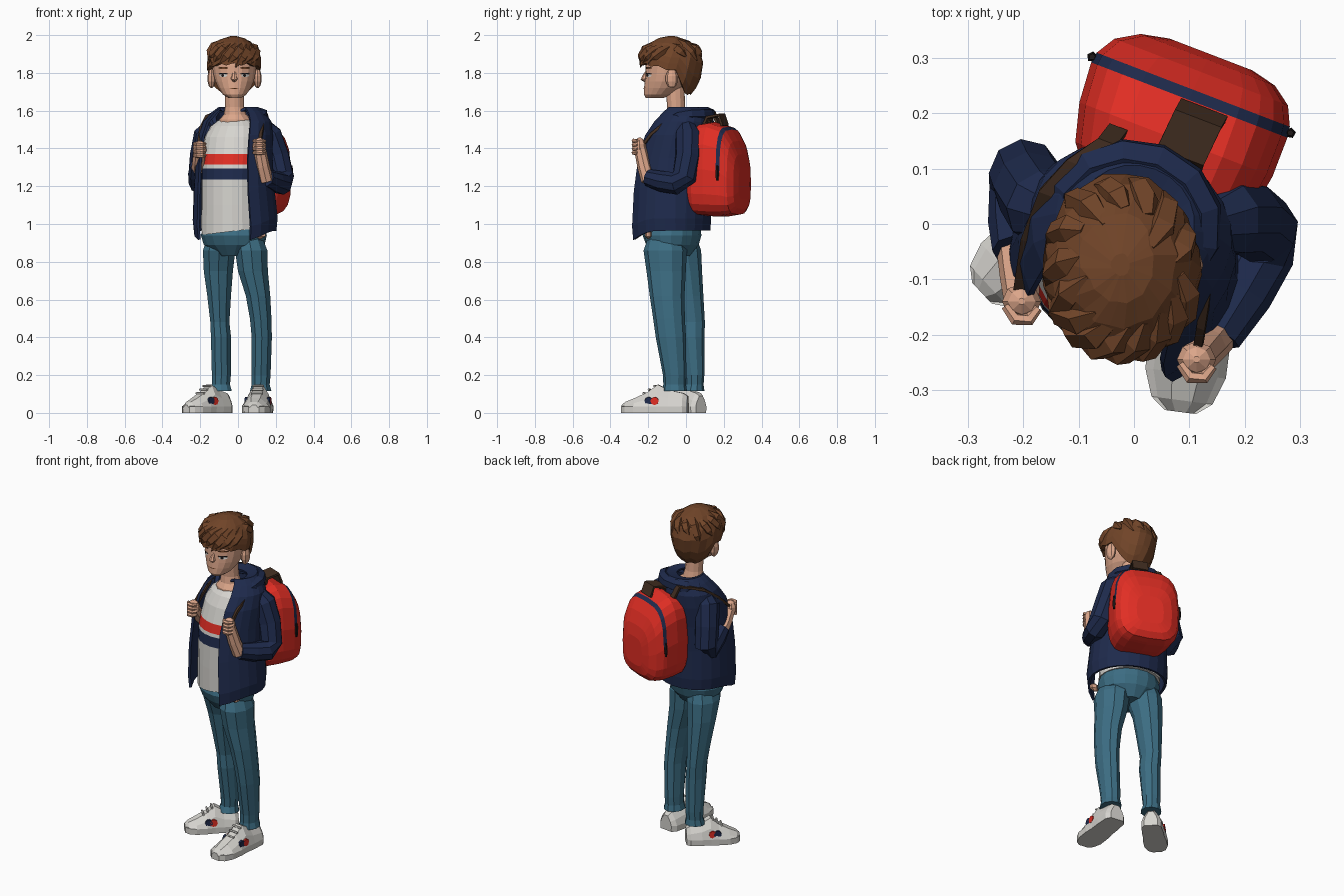
import bpy, bmesh, math, random
from mathutils import Vector as V
from mathutils.bvhtree import BVHTree

if "Cube" in bpy.data.objects:
    bpy.data.objects.remove(bpy.data.objects["Cube"])
random.seed(4)

def mat(name, r, g, b):
    m = bpy.data.materials.new(name)
    m.diffuse_color = [((c / 255 + .055) / 1.055) ** 2.4 for c in (r, g, b)] + [1]
    m.use_nodes = True
    m.node_tree.nodes["Principled BSDF"].inputs["Base Color"].default_value = m.diffuse_color
    return m

SKIN, HAIR = mat("skin", 220, 166, 138), mat("hair_brown", 112, 68, 40)
RED, NAVY = mat("red", 226, 46, 36), mat("navy", 30, 42, 76)
WHITE, DENIM = mat("off_white", 214, 212, 207), mat("denim_teal", 60, 109, 131)
STRAP, DARK = mat("strap_brown", 66, 46, 33), mat("eye_dark", 30, 24, 24)
YAW = math.radians(-21)                       # body is turned a little
U, F = V((math.cos(YAW), math.sin(YAW), 0)), V((math.sin(YAW), -math.cos(YAW), 0))

def finish(name, verts, faces, *mats):
    me = bpy.data.meshes.new(name)
    me.from_pydata([tuple(v) for v in verts], [], faces)
    bm = bmesh.new(); bm.from_mesh(me)
    bmesh.ops.recalc_face_normals(bm, faces=bm.faces)
    bm.to_mesh(me); bm.free()
    for m in mats:
        me.materials.append(m)
    ob = bpy.data.objects.new(name, me)
    bpy.context.collection.objects.link(ob)
    return ob

def skin_rings(name, rings, *mats, closed=True):
    n = len(rings[0]); verts = [p for r in rings for p in r]; faces = []
    for j in range(len(rings) - 1):
        for i in range(n if closed else n - 1):
            k = (i + 1) % n
            faces.append((j*n + i, j*n + k, j*n + n + k, j*n + n + i))
    if closed:
        faces += [tuple(range(n)), tuple(range(len(verts) - n, len(verts)))]
    return finish(name, verts, faces, *mats)

def loft(name, rows, *mats, n=14, yaw=0, gap=0):
    """Horizontal rings (z, cx, cy, rx, ry); gap = half opening at the front in degrees."""
    u, f = V((math.cos(yaw), math.sin(yaw), 0)), V((math.sin(yaw), -math.cos(yaw), 0))
    rings = []
    for z, cx, cy, rx, ry in rows:
        ring = []
        for i in range(n):
            a = math.radians(gap + (360 - 2*gap) * i / (n - 1)) if gap else 2*math.pi*i/n
            k = max(0, 1 - min(i, n - 1 - i) / 2.5) if gap else 0   # flared open edges
            s = 1 + .09 * k
            ring.append(V((cx, cy, z - k*max(0, 1.5 - z)*.09)) + u*rx*s*math.sin(a) + f*ry*s*math.cos(a))
        rings.append(ring)
    return skin_rings(name, rings, *mats, closed=not gap)

def tube(name, pts, radii, m, n=8):
    pts = [V(p) for p in pts]; rings = []; n1 = None
    for i, p in enumerate(pts):
        t = (pts[min(i+1, len(pts)-1)] - pts[max(i-1, 0)]).normalized()
        if n1 is None:
            n1 = t.orthogonal()
        n1 = (n1 - t*n1.dot(t)).normalized(); n2 = t.cross(n1)
        rings.append([p + radii[i]*(n1*math.cos(2*math.pi*k/n) + n2*math.sin(2*math.pi*k/n)) for k in range(n)])
    return skin_rings(name, rings, m)

def ribbon(name, pts, width, m, thick=.014):
    pts = [V(p) for p in pts]; rings = []; w = U * width / 2
    for i, p in enumerate(pts):
        t = (pts[min(i+1, len(pts)-1)] - pts[max(i-1, 0)]).normalized()
        nn = t.cross(w).normalized() * thick / 2
        rings.append([p - w - nn, p + w - nn, p + w + nn, p - w + nn])
    return skin_rings(name, rings, m)

def blob(name, c, r, m, rows=5, n=8):
    rings = [(c[2] + r[2]*math.sin(e), c[0], c[1], r[0]*math.cos(e), r[1]*math.cos(e))
             for e in [math.radians(-80 + 160*k/rows) for k in range(rows + 1)]]
    return loft(name, rings, m, n=n)

# jeans
loft("jeans_seat", [(.83, -.02, -.07, .08, .09), (.89, -.02, -.072, .165, .135), (.94, -.022, -.074, .178, .152),
                    (1.0, -.022, -.07, .158, .142)], DENIM, yaw=YAW, n=16)
loft("jeans_leg_left", [(.115, -.09, .04, .06, .058), (.15, -.09, .045, .05, .048), (.2, -.088, .045, .053, .052),
     (.4, -.09, .03, .056, .068), (.48, -.096, .03, .053, .07), (.62, -.1, .012, .066, .08),
     (.75, -.104, -.005, .081, .09), (.86, -.1, -.03, .09, .11), (.97, -.085, -.04, .065, .08)], DENIM, n=10)
loft("jeans_leg_right", [(.115, .12, -.06, .06, .066), (.15, .12, -.06, .05, .06), (.2, .122, -.06, .053, .062),
     (.4, .126, -.08, .056, .08), (.5, .12, -.09, .06, .084), (.62, .106, -.1, .068, .092),
     (.75, .079, -.105, .083, .104), (.86, .07, -.11, .09, .115), (.97, .05, -.105, .065, .08)], DENIM, n=10)

# shoes
def shoe(side, heel, toe, wide):
    h, d = V(heel), V(toe) - V(heel)
    s_ = V((-d.y, d.x, 0)).normalized()
    rows = [(0, .035, .09), (.07, .052, .105), (.28, .057, .12), (.45, .057, .15), (.6, .062, .11),
            (.8, .062, .078), (.94, .047, .058), (1, .024, .042)]
    rings = [[h + d*s + s_*x*w*wide + V((0, 0, z)) for x, z in
              ((-1, 0), (1, 0), (1.03, .035), (.82, .65*t), (.35, t), (-.35, t), (-.82, .65*t), (-1.03, .035))]
             for s, w, t in rows]
    skin_rings("shoe_" + side, rings, WHITE)
    for k in range(3):
        p = h + d*(.5 + .08*k) + V((0, 0, .142 - .019*k))
        tube(f"lace_{side}_{k}", [p - s_*.03, p + s_*.03], [.006]*2, WHITE, 5)
    # plain two-colour side patches
    for out in (-1, 1):
        for nm, s, m in (("red", .48, RED), ("navy", .57, NAVY)):
            p = h + d*s + V((0, 0, .063))
            tube(f"patch_{nm}_{side}_{out}", [p + s_*out*.046*wide, p + s_*out*.058*wide], [.022]*2, m, 8)

shoe("left", (-.055, .08, 0), (-.275, -.125, 0), 1.05)
shoe("right", (.13, .01, 0), (.084, -.34, 0), 1.15)

# striped shirt with a hem that dips at the front
shirt = loft("shirt", [(.98, -.025, -.07, .172, .16), (1.1, -.025, -.068, .17, .162), (1.235, -.025, -.068, .17, .16),
     (1.295, -.025, -.066, .17, .156), (1.315, -.025, -.065, .17, .154), (1.37, -.022, -.06, .17, .148),
     (1.46, -.02, -.045, .16, .135), (1.52, -.012, -.035, .135, .112), (1.55, -.01, -.035, .095, .08)],
     WHITE, RED, NAVY, n=20, yaw=YAW)
for v in shirt.data.vertices[:20]:
    if v.co.y < -.1:
        v.co.z = .965 + .12*max(-.2, v.co.x)
for p in shirt.data.polygons:
    z = p.center.z
    if abs(p.normal.z) < .8:
        p.material_index = 1 if 1.315 < z < 1.37 else 2 if 1.235 < z < 1.295 else 0

# open jacket with folded hood
jacket = loft("jacket", [(.965, -.012, -.07, .213, .19), (1.03, -.012, -.07, .22, .195), (1.2, -.018, -.068, .207, .19),
     (1.35, -.018, -.055, .198, .182), (1.47, -.01, -.03, .192, .168), (1.54, -.003, -.005, .178, .142),
     (1.585, .003, .01, .14, .118), (1.612, .004, .008, .105, .095), (1.6, -.008, -.02, .07, .07)],
     NAVY, n=19, yaw=YAW, gap=38)
so = jacket.modifiers.new("cloth", "SOLIDIFY"); so.thickness = .014; so.offset = 0
arc = []
for i in range(11):
    a = math.radians(42 + 276*i/10); k = abs(i - 5)/5
    arc.append(V((.0, -.002, 1.583 - .085*k**4)) + U*.133*math.sin(a) + F*.122*math.cos(a))
tube("hood", arc, [.014, .026, .03, .034, .036, .036, .036, .034, .03, .026, .014], NAVY, 6)

# sleeves, wrists and gripping hands
arms = {"right": [(.13, 0, 1.515), (.165, .01, 1.47), (.205, .01, 1.36), (.232, -.01, 1.25), (.228, -.055, 1.215),
                  (.195, -.125, 1.225), (.15, -.2, 1.245)],
        "left": [(-.13, .015, 1.515), (-.165, .03, 1.47), (-.187, .065, 1.36), (-.197, .088, 1.25), (-.2, .06, 1.22),
                 (-.208, 0, 1.27), (-.21, -.05, 1.31)]}
hands = {"right": V((.113, -.245, 1.41)), "left": V((-.203, -.14, 1.395))}
for side, path in arms.items():
    tube("sleeve_" + side, path, [.05, .07, .068, .066, .062, .056, .046], NAVY, 9)
    h = hands[side]; c = V(path[-1])
    tube("wrist_" + side, [c - V((0, 0, .015)), c.lerp(h, .5) - V((0, 0, .02)), h], [.038, .036, .032], SKIN, 8)
    blob("fist_" + side, h, (.037, .034, .048), SKIN)
    for k in range(4):
        z = V((0, 0, .03 - .021*k))
        tube(f"finger_{side}_{k}", [h + z + V((-.03, -.008, 0)), h + z + V((-.012, -.032, 0)),
             h + z + V((.014, -.032, 0)), h + z + V((.03, -.012, 0))], [.008, .012, .012, .008], SKIN, 6)
blob("fingertips", (.118, -.2, .945), (.034, .02, .024), SKIN, 3, 6)

# backpack, lofted through its depth, with a zip band
rings = []
for d, hw, off, top, bot in [(.07, .148, .02, 1.51, 1.055), (.1, .172, .02, 1.53, 1.045), (.17, .187, .016, 1.54, 1.04),
        (.245, .19, .013, 1.515, 1.04), (.265, .187, .013, 1.5, 1.043), (.3, .168, .015, 1.44, 1.05),
        (.325, .13, .018, 1.37, 1.08), (.336, .08, .02, 1.3, 1.13)]:
    ring = []
    for k in range(20):
        a = 2*math.pi*k/20; c, s = math.cos(a), math.sin(a)
        x = hw*math.copysign(abs(c)**.52, c)*(1 - .12*max(0, s))
        z = (top + bot)/2 + (top - bot)/2*math.copysign(abs(s)**.55, s)
        ring.append(U*(x + off) - F*d + V((0, 0, z)))
    rings.append(ring)
pack = skin_rings("backpack", rings, RED, NAVY)
for p in pack.data.polygons:
    if .245 < -p.center.dot(F) < .265 and p.center.z > 1.3:
        p.material_index = 1
for s in (-1, 1):
    q = U*(.013 + s*.192) - F*.255
    tube(f"zip_pull_{s}", [q + V((0, 0, 1.31)), q + V((0, 0, 1.26)), q + V((0, 0, 1.23))], [.006, .01, .006], DARK, 5)

# shoulder straps
ribbon("strap_handle", [(.125, .205, 1.52), (.115, .188, 1.578), (.085, .125, 1.565), (.08, .11, 1.53)], .09, STRAP)
ribbon("strap_right", [(.09, .13, 1.54), (.12, .02, 1.583), (.135, -.1, 1.545), (.122, -.185, 1.475),
                       (.113, -.24, 1.4)], .016, STRAP)
ribbon("strap_left", [(-.03, .17, 1.53), (-.05, .145, 1.592), (-.105, .11, 1.59), (-.155, .055, 1.57), (-.187, -.03, 1.505),
                      (-.203, -.14, 1.4)], .035, STRAP)

# neck, head, ears and nose
loft("neck", [(1.5, -.01, -.04, .1, .085), (1.552, -.012, -.047, .088, .078), (1.58, -.015, -.05, .06, .056),
              (1.62, -.018, -.052, .051, .048), (1.75, -.02, -.06, .05, .05)], SKIN, n=12)
head = loft("head", [(1.668, -.017, -.165, .035, .048), (1.685, -.018, -.147, .063, .076), (1.72, -.018, -.122, .087, .1),
     (1.755, -.018, -.106, .103, .113), (1.79, -.019, -.096, .112, .12), (1.84, -.02, -.086, .12, .128),
     (1.92, -.02, -.08, .11, .12), (1.96, -.02, -.08, .06, .07)], SKIN, n=18)
for s in (-1, 1):
    blob(f"ear_{s}", (-.018 + s*.122, -.075, 1.77), (.022, .034, .052), SKIN)
tube("nose", [(-.02, -.205, 1.81), (-.02, -.217, 1.785), (-.02, -.222, 1.768), (-.02, -.21, 1.757)],
     [.007, .013, .019, .01], SKIN, 7)

# painted face details, projected onto the head
bvh = BVHTree.FromPolygons([v.co for v in head.data.vertices], [tuple(p.vertices) for p in head.data.polygons])
def plate(name, cx, cz, w, h, m, off=.003):
    pts = [(cx, cz)] + [(cx + w*math.cos(math.pi*k/5), cz + h*math.sin(math.pi*k/5)) for k in range(10)]
    vs = [bvh.ray_cast(V((x, -1, z)), V((0, 1, 0)))[0] - V((0, off, 0)) for x, z in pts]
    finish(name, vs, [(0, k + 1, (k + 1) % 10 + 1) for k in range(10)], m)
for s in (-1, 1):
    x = -.02 + s*.058
    plate(f"eye_{s}", x, 1.787, .022, .009, WHITE)
    plate(f"iris_{s}", x - .003, 1.787, .008, .008, DARK, .005)
    plate(f"lash_{s}", x, 1.796, .025, .003, DARK, .006)
    plate(f"brow_{s}", x, 1.826, .028, .006, HAIR, .005)
plate("mouth", -.02, 1.718, .026, .0025, HAIR)

# hair cap with chunky swept strands and tufts
def hair_pt(a, el, k=1):
    rz = .145 if el > 0 else .2
    return V((-.022 + .141*k*math.cos(el)*math.sin(a), -.078 - .166*k*math.cos(el)*math.cos(a), 1.85 + rz*k*math.sin(el)))
N = 22; rings = []
for t in (.06, .25, .45, .62, .78, .9, 1, 1.001):
    ring = []
    for i in range(N):
        a = 2*math.pi*i/N; deg = abs((math.degrees(a) + 180) % 360 - 180)
        low = 1 - 7*min(1, max(0, (deg - 40)/40)) - 44*min(1, max(0, (deg - 95)/35)) - 4*(i % 2)
        el = math.radians(90 + (low - 90)*min(t, 1))
        k = .8 if t > 1 else 1 + (.025*(i % 2) + random.uniform(-.012, .02))*min(1, t*1.6)
        ring.append(hair_pt(a + .6*(1 - min(t, 1)), el, k))
    rings.append(ring)
skin_rings("hair", rings, HAIR)
def tuft(name, a, e0, e1, sweep, r):
    pts = []
    for k in range(4):
        t = k/3
        pts.append(hair_pt(math.radians(a + sweep*t), math.radians(e0 + (e1 - e0)*t), .92 + .07*t))
    tube(name, pts, [r*.5, r, r*.85, .003], HAIR, 5)
for i in range(7):
    tuft(f"fringe_{i}", -30 + 19*i, 52 - 2*i, -3 + random.uniform(-5, 4), -42, .03)
for i in range(8):
    tuft(f"crown_tuft_{i}", 95 + 27*i, random.uniform(45, 65), random.uniform(-12, 15), 25, .028)
